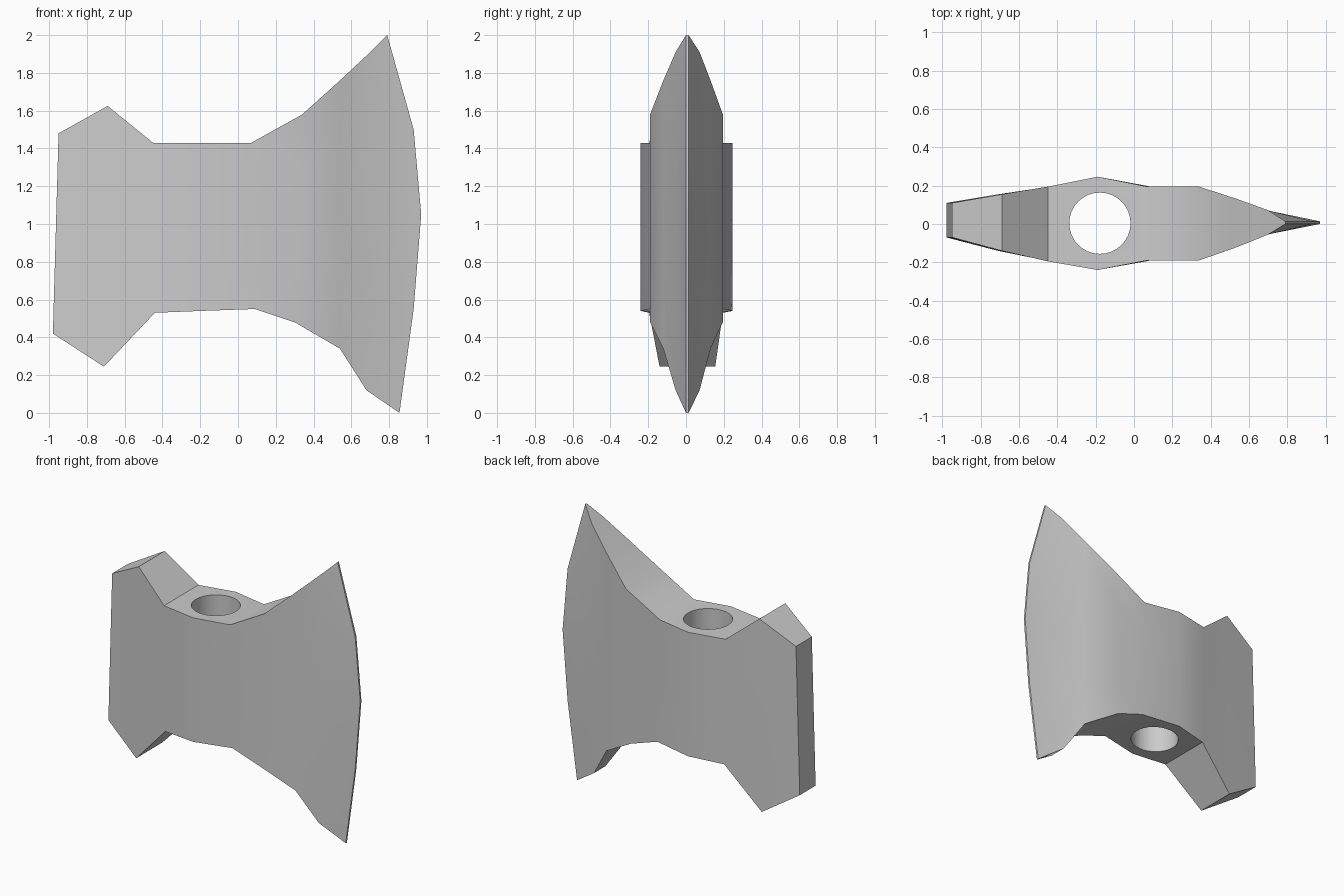
import bpy, bmesh, math

if "Cube" in bpy.data.objects:
    bpy.data.objects.remove(bpy.data.objects["Cube"])

# Cross-sections from butt to blade: top x, top z, bottom x, bottom z, y min, y max
SECTIONS = [
    (-0.95, 1.48, -0.98, 0.42, -0.07, 0.11),
    (-0.69, 1.625, -0.71, 0.245, -0.14, 0.155),
    (-0.45, 1.43, -0.44, 0.53, -0.195, 0.195),
    (-0.19, 1.43, -0.19, 0.54, -0.24, 0.247),
    (0.07, 1.43, 0.09, 0.55, -0.19, 0.195),
    (0.34, 1.58, 0.30, 0.48, -0.19, 0.195),
    (0.54, 1.76, 0.54, 0.34, -0.12, 0.13),
    (0.70, 1.91, 0.68, 0.12, -0.055, 0.072),
]
# Curved cutting edge, top to bottom
EDGE = [(0.79, 2.0), (0.93, 1.5), (0.97, 1.05), (0.93, 0.55), (0.855, 0.0)]
EDGE_Y = (0.0, 0.014)
ROWS = [(2.0 - z) / 2.0 for _, z in EDGE]

bm = bmesh.new()


def ring(points, y0, y1):
    """Closed loop: down the front side, up the back side."""
    front = [bm.verts.new((x, y0, z)) for x, z in points]
    back = [bm.verts.new((x, y1, z)) for x, z in reversed(points)]
    return front + back


# Loft the head through its sections
rings = []
for xt, zt, xb, zb, y0, y1 in SECTIONS:
    pts = [(xt + (xb - xt) * t, zt + (zb - zt) * t) for t in ROWS]
    rings.append(ring(pts, y0, y1))
rings.append(ring(EDGE, *EDGE_Y))

n = len(rings[0])
for a, b in zip(rings, rings[1:]):
    for i in range(n):
        j = (i + 1) % n
        bm.faces.new((a[i], a[j], b[j], b[i]))

# Close the butt and the thin cutting edge
for r in (rings[0], rings[-1]):
    for i in range(len(ROWS) - 1):
        bm.faces.new((r[i], r[i + 1], r[n - 2 - i], r[n - 1 - i]))
bmesh.ops.recalc_face_normals(bm, faces=bm.faces[:])

mesh = bpy.data.meshes.new("axe_head")
bm.to_mesh(mesh)
bm.free()
head = bpy.data.objects.new("axe_head", mesh)
bpy.context.collection.objects.link(head)

# Round handle hole
bpy.ops.mesh.primitive_cylinder_add(vertices=32, radius=0.16, depth=3,
                                    location=(-0.178, 0.004, 1))
cutter = bpy.context.object
cutter.name = "handle_hole_cutter"
cutter.hide_render = True
hole = head.modifiers.new("handle_hole", 'BOOLEAN')
hole.operation = 'DIFFERENCE'
hole.solver = 'EXACT'
hole.object = cutter

bpy.ops.object.select_all(action='DESELECT')
head.select_set(True)
bpy.context.view_layer.objects.active = head
bpy.ops.object.modifier_apply(modifier=hole.name)
bpy.data.objects.remove(cutter, do_unlink=True)

# Smooth flanks, crisp corners
bpy.ops.object.shade_smooth_by_angle(angle=math.radians(30))
